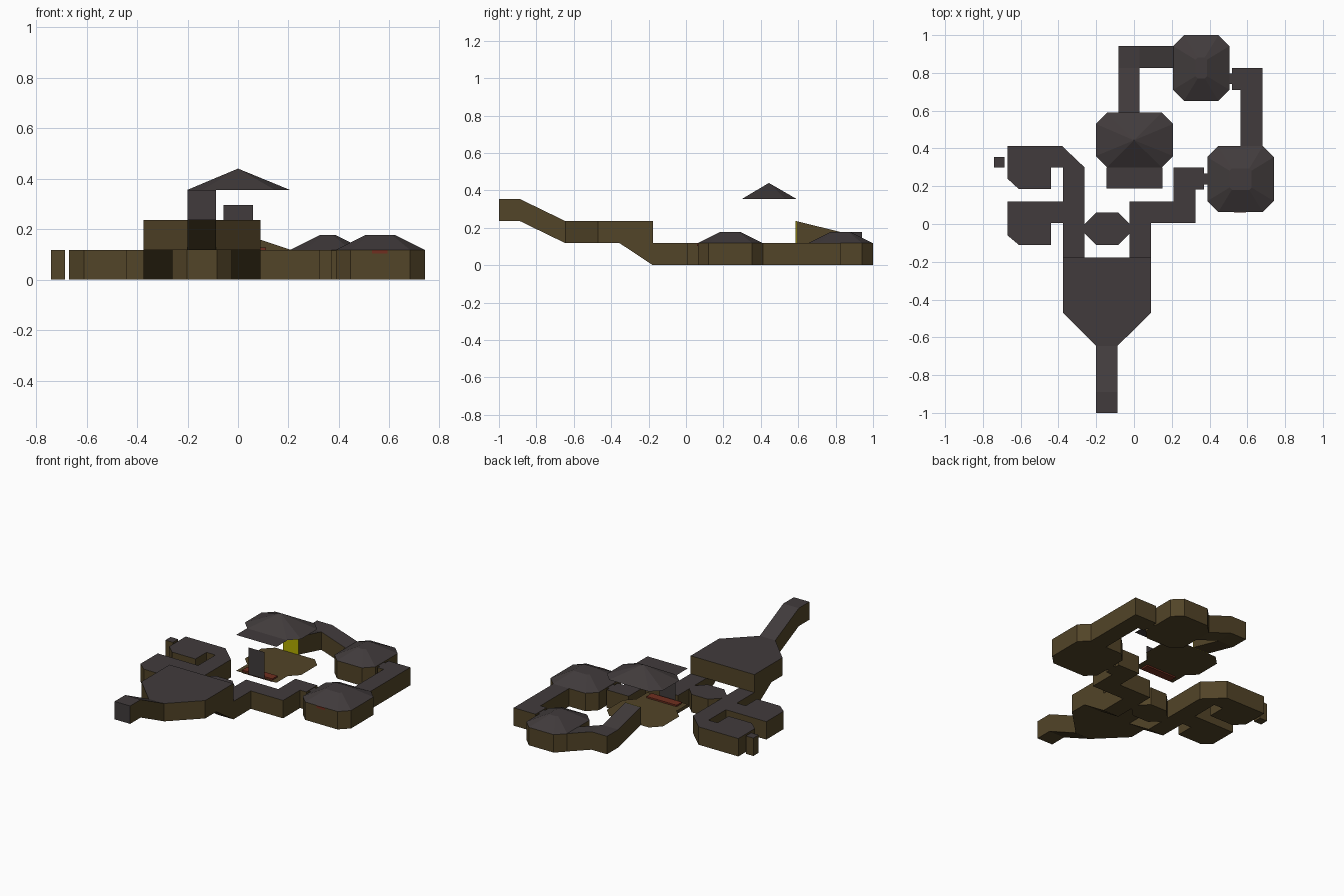
import bpy, bmesh

if "Cube" in bpy.data.objects:
    bpy.data.objects.remove(bpy.data.objects["Cube"])


def material(name, rgb):
    m = bpy.data.materials.new(name)
    m.diffuse_color = (*rgb, 1)
    m.use_nodes = True
    m.node_tree.nodes["Principled BSDF"].inputs["Base Color"].default_value = m.diffuse_color
    return m


GREY = material("roof grey", (0.053, 0.044, 0.045))
BROWN = material("earth brown", (0.085, 0.058, 0.021))
RED = material("brick red", (0.16, 0.028, 0.014))
YELLOW = material("door yellow", (0.45, 0.42, 0.0))
H = 0.118  # standard passage height


def finish(name, bm, mats, rule=None):
    bmesh.ops.recalc_face_normals(bm, faces=bm.faces)
    bm.normal_update()
    if rule:
        for f in bm.faces:
            f.material_index = rule(f)
    me = bpy.data.meshes.new(name)
    bm.to_mesh(me)
    bm.free()
    for m in mats:
        me.materials.append(m)
    ob = bpy.data.objects.new(name, me)
    bpy.context.collection.objects.link(ob)
    return ob


def up_is_grey(f):
    return 0 if f.normal.z > 0.3 else 1


def prism(name, pts, z=0.0, h=H, mats=(GREY, BROWN), rule=up_is_grey):
    """Raise an outline by h; points may carry their own floor height."""
    bm = bmesh.new()
    pts = [p if len(p) == 3 else (*p, z) for p in pts]
    lo = [bm.verts.new(p) for p in pts]
    hi = [bm.verts.new((p[0], p[1], p[2] + h)) for p in pts]
    n = len(pts)
    bm.faces.new(lo)
    bm.faces.new(hi)
    for i in range(n):
        j = (i + 1) % n
        bm.faces.new((lo[i], lo[j], hi[j], hi[i]))
    return finish(name, bm, mats, rule)


def rect(x0, x1, y0, y1):
    return [(x0, y0), (x1, y0), (x1, y1), (x0, y1)]


def octagon(x0, x1, y0, y1, c):
    return [(x0 + c, y0), (x1 - c, y0), (x1, y0 + c), (x1, y1 - c),
            (x1 - c, y1), (x0 + c, y1), (x0, y1 - c), (x0, y0 + c)]


def sheet(name, loops, mat):
    bm = bmesh.new()
    for loop in loops:
        bm.faces.new([bm.verts.new(p) for p in loop])
    bmesh.ops.remove_doubles(bm, verts=bm.verts, dist=0.0005)
    return finish(name, bm, [mat])


# Entrance passage: level landing, then a slope down to the hall
prism("entrance_landing", rect(-0.2, -0.087, -1, -0.89), 0.237,
      rule=lambda f: 0 if f.normal.z > 0.3 or f.normal.y < -0.9 else 1)
prism("entrance_slope", [(-0.2, -0.89, 0.237), (-0.087, -0.89, 0.237),
                         (-0.087, -0.645, H), (-0.2, -0.645, H)])

# Main hall with two ramps underneath
prism("main_hall", [(-0.2, -0.645), (-0.087, -0.645), (0.09, -0.47),
                    (0.09, -0.177), (-0.375, -0.177), (-0.375, -0.47)], H)
for side, x0 in (("left", -0.375), ("right", -0.025)):
    x1 = x0 + 0.115
    bm = bmesh.new()
    a, b = [[bm.verts.new((x, y, z)) for y, z in
             ((-0.355, H), (-0.177, H), (-0.177, 0))] for x in (x0, x1)]
    bm.faces.new(a)
    bm.faces.new(b)
    for i in range(3):
        j = (i + 1) % 3
        bm.faces.new((a[i], a[j], b[j], b[i]))
    finish("ramp_" + side, bm, [BROWN])

# Left wing: corridor with two side rooms
prism("left_wing", [
    (-0.67, 0.412), (-0.38, 0.412), (-0.262, 0.3), (-0.262, -0.177),
    (-0.375, -0.177), (-0.375, 0.005), (-0.44, 0.005), (-0.44, -0.11),
    (-0.61, -0.11), (-0.67, -0.06), (-0.67, 0.12), (-0.375, 0.12),
    (-0.375, 0.3), (-0.44, 0.3), (-0.44, 0.185), (-0.61, 0.185),
    (-0.67, 0.24)])
prism("small_closet", rect(-0.74, -0.685, 0.3, 0.355))

# Small middle room between the corridors
prism("middle_room", octagon(-0.262, -0.023, -0.11, 0.06, 0.06))

# Right corridor zigzag and the linking doorways
prism("right_corridor", [
    (-0.025, -0.177), (0.09, -0.177), (0.09, 0.005), (0.325, 0.005),
    (0.325, 0.183), (0.37, 0.183), (0.37, 0.298), (0.21, 0.298),
    (0.21, 0.12), (-0.025, 0.12)])
prism("doorway_east", rect(0.37, 0.39, 0.21, 0.267), 0, 0.115)
prism("doorway_north", rect(0.503, 0.52, 0.74, 0.797), 0, 0.115)
prism("far_corridor", [(0.52, 0.71), (0.565, 0.71), (0.565, 0.41),
                       (0.68, 0.41), (0.68, 0.825), (0.52, 0.825)])

# Domed octagonal rooms: walls plus hipped roof with a flat top
for name, x0, x1, y0, y1 in (("east_room", 0.388, 0.74, 0.063, 0.412),
                             ("north_room", 0.207, 0.505, 0.652, 1.0)):
    walls = octagon(x0, x1, y0, y1, 0.058)
    prism(name, walls)
    d = 0.118
    inner = octagon(x0 + d, x1 - d, y0 + d, y1 - d, 0.012)
    lo = [(*p, H) for p in walls]
    hi = [(*p, 0.177) for p in inner]
    loops = [hi] + [[lo[i], lo[(i + 1) % 8], hi[(i + 1) % 8], hi[i]]
                    for i in range(8)]
    sheet(name + "_roof", loops, GREY)
prism("east_room_lintel", rect(0.53, 0.592, 0.06, 0.064), 0.103, 0.015,
      mats=[RED], rule=None)

# Rising back corridor from the north room to the great chamber
M = 0.06
prism("back_slope_low", [(0.03, 0.825, M), (0.03, 0.942, M),
                         (0.21, 0.942, 0), (0.21, 0.825, 0)])
prism("back_landing", rect(-0.083, 0.03, 0.825, 0.942), M)
prism("back_slope_high", [(-0.083, 0.59, H), (0.03, 0.59, H),
                          (0.03, 0.825, M), (-0.083, 0.825, M)])

# Great chamber: open floor and floating pyramid roof, each with an alcove
oct_pts = octagon(-0.202, 0.207, 0.3, 0.59, 0.06)
alcove = rect(-0.145, 0.15, 0.187, 0.3)
sheet("chamber_floor", [[(*p, H) for p in oct_pts],
                        [(*p, H) for p in alcove]], BROWN)
rim = [(*p, 0.355) for p in oct_pts]
sheet("chamber_roof", [[rim[i], rim[(i + 1) % 8], (0.0, 0.443, 0.44)]
                       for i in range(8)], GREY)
sheet("alcove_roof", [[(*p, 0.355) for p in alcove]], GREY)

# Chamber details: back panel, red step, yellow door
sheet("alcove_panel", [[(-0.057, 0.19, H), (0.06, 0.19, H),
                        (0.06, 0.19, 0.295), (-0.057, 0.19, 0.295)]], GREY)
prism("red_step", rect(-0.11, 0.11, 0.2, 0.255), 0.108, 0.02,
      mats=[RED], rule=None)
prism("yellow_door", rect(-0.083, 0.03, 0.586, 0.59), H, H,
      mats=[YELLOW], rule=None)
